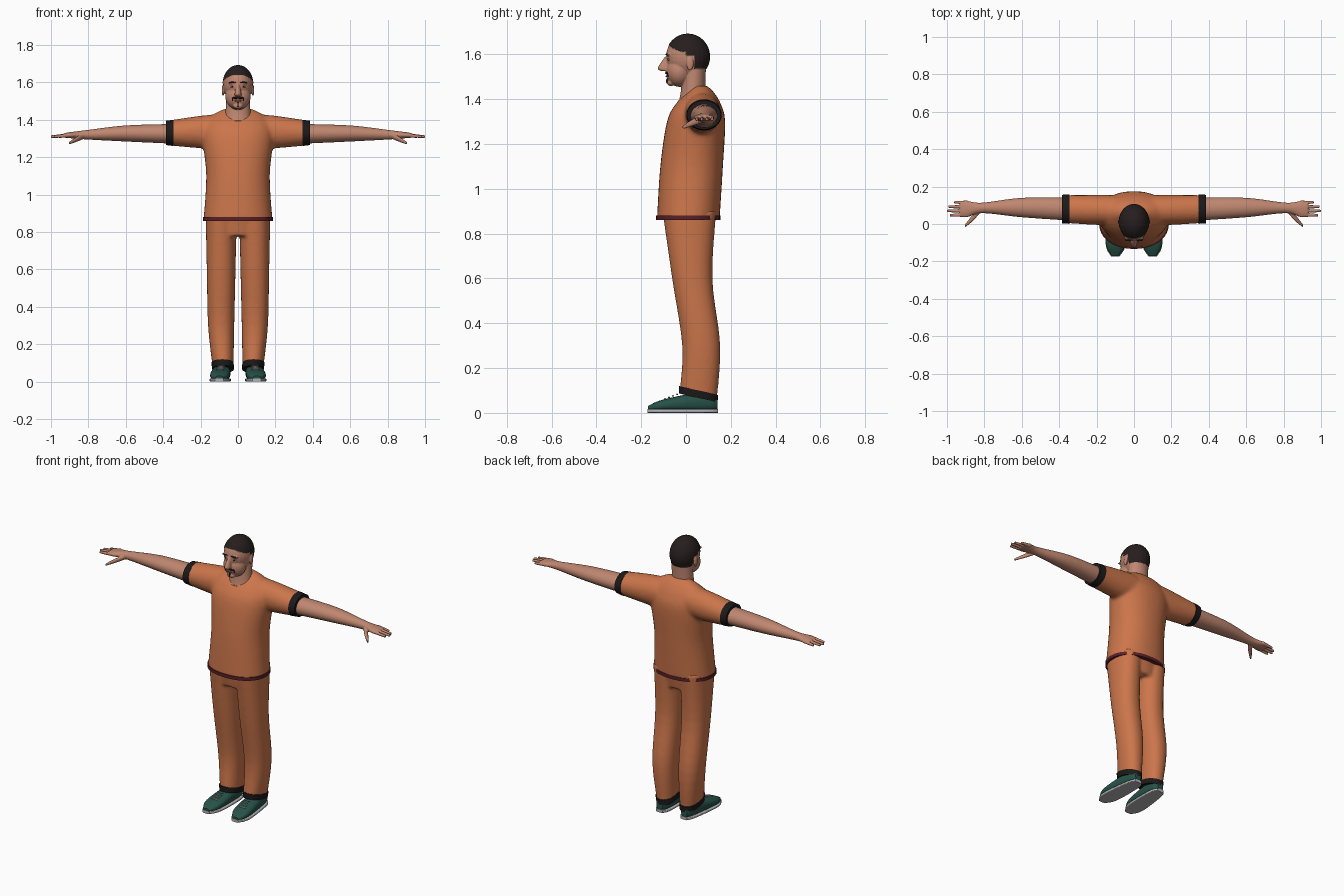
import bpy
import bmesh
import math
from mathutils import Matrix

cube = bpy.data.objects.get("Cube")
if cube:
    bpy.data.objects.remove(cube)


def material(name, *rgb):
    mat = bpy.data.materials.new(name)
    mat.use_nodes = True
    mat.diffuse_color = (*rgb, 1)
    shader = next(node for node in mat.node_tree.nodes if node.type == "BSDF_PRINCIPLED")
    shader.inputs["Base Color"].default_value = (*rgb, 1)
    shader.inputs["Roughness"].default_value = .8
    return mat


ORANGE = material("orange cloth", .6, .18, .07)
SKIN = material("skin", .52, .24, .16)
HAIR = material("dark hair", .02, .013, .013)
BLACK = material("black trim", .012, .01, .01)
MAROON = material("maroon hem", .1, .015, .02)
GREEN = material("green shoe", .02, .085, .065)
GREY = material("light grey", .45, .45, .45)
LIP = material("lip", .36, .13, .1)


def smooth_between(sections, steps=5):
    """Fill in rings between the key sections along a smooth curve."""
    padded = [sections[0], *sections, sections[-1]]
    filled = []
    for before, start, end, after in zip(padded, padded[1:], padded[2:], padded[3:]):
        for step in range(steps):
            u = step / steps
            weights = (-u * (1 - u) ** 2 / 2, (2 - 5 * u ** 2 + 3 * u ** 3) / 2,
                       (u + 4 * u ** 2 - 3 * u ** 3) / 2, u ** 2 * (u - 1) / 2)
            filled.append([sum(weight * value for weight, value in zip(weights, values))
                           for values in zip(before, start, end, after)])
    return filled + [sections[-1]]


def loft(bm, axis, sections, side=1, power=2, count=32):
    """Skin rings (place, centre a, centre b, radius a, radius b, [tilt]) along an axis."""
    rings = []
    for place, centre_a, centre_b, radius_a, radius_b, *tilt in smooth_between(sections):
        ring = []
        for i in range(count):
            angle = math.tau * i / count
            cos, sin = math.cos(angle), math.sin(angle)
            co = [centre_a + radius_a * math.copysign(abs(cos) ** (2 / power), cos),
                  centre_b + radius_b * math.copysign(abs(sin) ** (2 / power), sin)]
            co.insert("xyz".index(axis), place + sum(tilt) * sin)
            co[0] *= side
            ring.append(bm.verts.new(co))
        rings.append(ring)
    for low, high in zip(rings, rings[1:]):
        for i in range(count):
            j = (i + 1) % count
            bm.faces.new((low[i], low[j], high[j], high[i]))
    bm.faces.new(rings[0])
    bm.faces.new(rings[-1])


def blob(bm, place, size):
    matrix = Matrix.Translation(place) @ Matrix.Diagonal((*size, 1))
    bmesh.ops.create_uvsphere(bm, u_segments=24, v_segments=16, radius=1, matrix=matrix)


def blob_pair(bm, place, size):
    x, y, z = place
    for mirrored_x in (x, -x):
        blob(bm, (mirrored_x, y, z), size)


def finish(bm, name, mats, voxel=0, smoothing=0):
    """Make an object from the bmesh, fusing overlapping volumes when voxel is set."""
    bmesh.ops.recalc_face_normals(bm, faces=bm.faces[:])
    mesh = bpy.data.meshes.new(name)
    bm.to_mesh(mesh)
    bm.free()
    obj = bpy.data.objects.new(name, mesh)
    bpy.context.collection.objects.link(obj)
    if voxel:
        fuse = obj.modifiers.new("fuse", "REMESH")
        fuse.mode, fuse.voxel_size = "VOXEL", voxel
        relax = obj.modifiers.new("relax", "SMOOTH")
        relax.factor, relax.iterations = .5, smoothing
        graph = bpy.context.evaluated_depsgraph_get()
        fused = bpy.data.meshes.new_from_object(obj.evaluated_get(graph))
        obj.modifiers.clear()
        obj.data = fused
        bpy.data.meshes.remove(mesh)
        mesh = fused
    mesh.materials.clear()
    for mat in mats:
        mesh.materials.append(mat)
    mesh.shade_smooth()
    if not voxel:
        mesh.set_sharp_from_angle(angle=math.radians(45))
    return obj


# Shirt: trunk and both sleeves fused
bm = bmesh.new()
loft(bm, "z", [(.86, 0, .01, .185, .14), (1.1, 0, .025, .17, .14), (1.3, 0, .045, .19, .13),
               (1.38, 0, .055, .175, .1), (1.43, 0, .065, .13, .06),
               (1.46, 0, .065, .07, .03)], power=2.2)
for side in (1, -1):
    loft(bm, "x", [(.1, .075, 1.34, .08, .09), (.2, .075, 1.335, .08, .087),
                   (.37, .08, 1.33, .075, .067)], side)
finish(bm, "shirt", [ORANGE], voxel=.01, smoothing=8)

bm = bmesh.new()
loft(bm, "z", [(.86, 0, .01, .187, .143), (.88, 0, .01, .187, .143)], power=2.2, count=48)
finish(bm, "shirt_hem", [MAROON])

# Collar: thin band tilted down at the front
bm = bmesh.new()
loft(bm, "z", [(1.412, 0, .027, .08, .066, .03), (1.424, 0, .027, .077, .062, .03)])
finish(bm, "collar", [ORANGE])

# Trousers: hips and both legs fused
bm = bmesh.new()
loft(bm, "z", [(.78, 0, .015, .15, .1), (.9, 0, .015, .17, .12)])
for side in (1, -1):
    loft(bm, "z", [(.08, .08, .055, .056, .083, -.02), (.3, .09, .068, .07, .085, 0),
                   (.6, .09, .028, .077, .09, 0), (.9, .09, .015, .083, .12, 0)], side, 2.2)
finish(bm, "trousers", [ORANGE], voxel=.009, smoothing=6)

SHOE = [(.14, .085, .04, .02, .025), (.09, .085, .05, .042, .045),
        (-.1, .097, .034, .052, .026), (-.17, .1, .02, .02, .01)]

for side, word in ((1, "left"), (-1, "right")):
    # Sleeve and trouser cuffs
    bm = bmesh.new()
    loft(bm, "x", [(.345, .08, 1.33, .079, .07), (.385, .08, 1.33, .076, .065)], side)
    finish(bm, word + "_sleeve_cuff", [BLACK])
    bm = bmesh.new()
    loft(bm, "z", [(.067, .08, .055, .058, .086, -.02), (.1, .083, .056, .06, .087, -.02)],
         side, 2.2)
    finish(bm, word + "_trouser_cuff", [BLACK])

    # Arm, palm, fingers and thumb fused
    bm = bmesh.new()
    loft(bm, "x", [(.34, .08, 1.325, .062, .053), (.6, .088, 1.327, .052, .043),
                   (.81, .086, 1.32, .028, .025), (.89, .08, 1.318, .043, .017),
                   (.93, .08, 1.317, .042, .012)], side)
    for finger, tip in enumerate((.985, 1, .992, .962)):
        y = .047 + .023 * finger
        loft(bm, "x", [(.89, y, 1.318, .01, .011), (tip, y, 1.31, .007, .008)], side, count=12)
    loft(bm, "x", [(.825, .075, 1.313, .018, .016), (.86, .035, 1.297, .018, .014),
                   (.903, -.01, 1.275, .008, .008)], side, count=16)
    finish(bm, word + "_arm", [SKIN], voxel=.0035, smoothing=4)

    # Shoe upper, sole and laces
    bm = bmesh.new()
    loft(bm, "y", SHOE, side, 2.5)
    finish(bm, word + "_shoe", [GREEN])
    bm = bmesh.new()
    outline = [(y * 1.015, x, .009, width + .003, .009) for y, x, z, width, height in SHOE]
    loft(bm, "y", outline, side, 5)
    finish(bm, word + "_sole", [GREY])
    bm = bmesh.new()
    for lace in range(4):
        place = (side * (.09 + .002 * lace), -.04 - .018 * lace, .083 - .007 * lace)
        blob(bm, place, (.022, .004, .004))
    finish(bm, word + "_laces", [GREY])

# Head: cranium, jaw, neck, nose, chin, brow and ears fused
bm = bmesh.new()
blob(bm, (0, .008, 1.59), (.08, .097, .1))
blob(bm, (0, -.03, 1.525), (.068, .059, .07))
loft(bm, "z", [(1.36, 0, .028, .088, .068), (1.43, 0, .031, .068, .055),
               (1.56, 0, .04, .063, .05)])
loft(bm, "z", [(1.525, 0, -.09, .015, .02), (1.54, 0, -.098, .018, .028),
               (1.59, 0, -.08, .008, .014)], count=16)
blob(bm, (0, -.068, 1.474), (.026, .016, .016))
blob_pair(bm, (.028, -.076, 1.598), (.024, .012, .007))
blob_pair(bm, (.08, .018, 1.558), (.007, .016, .03))
head = finish(bm, "head", [SKIN, HAIR], voxel=.0033, smoothing=5)


# Hair: crown and nape of the head, raised slightly
def is_hair(point):
    if point.y < 0:
        return point.z > 1.64 - 5 * point.x ** 2
    return point.z > (1.595 if point.y < .036 else 1.537)


raised = set()
for face in head.data.polygons:
    if is_hair(face.center):
        face.material_index = 1
        raised.update(face.vertices)
shifts = [(index, head.data.vertices[index].normal * .003) for index in raised]
for index, shift in shifts:
    head.data.vertices[index].co += shift

# Face details
whites, pupils, beard, lips = (bmesh.new() for part in range(4))
blob_pair(whites, (.03, -.075, 1.577), (.012, .006, .005))
blob_pair(pupils, (.03, -.079, 1.577), (.005, .004, .005))
blob_pair(beard, (.03, -.085, 1.6), (.019, .006, .004))
blob_pair(beard, (.013, -.084, 1.517), (.019, .01, .005))
blob_pair(beard, (.029, -.077, 1.508), (.004, .007, .009))
blob(beard, (0, -.083, 1.482), (.004, .006, .013))
blob(lips, (0, -.083, 1.502), (.018, .008, .005))
finish(whites, "eye_whites", [GREY])
finish(pupils, "pupils", [BLACK])
finish(beard, "brows_and_moustache", [HAIR])
finish(lips, "lips", [LIP])
